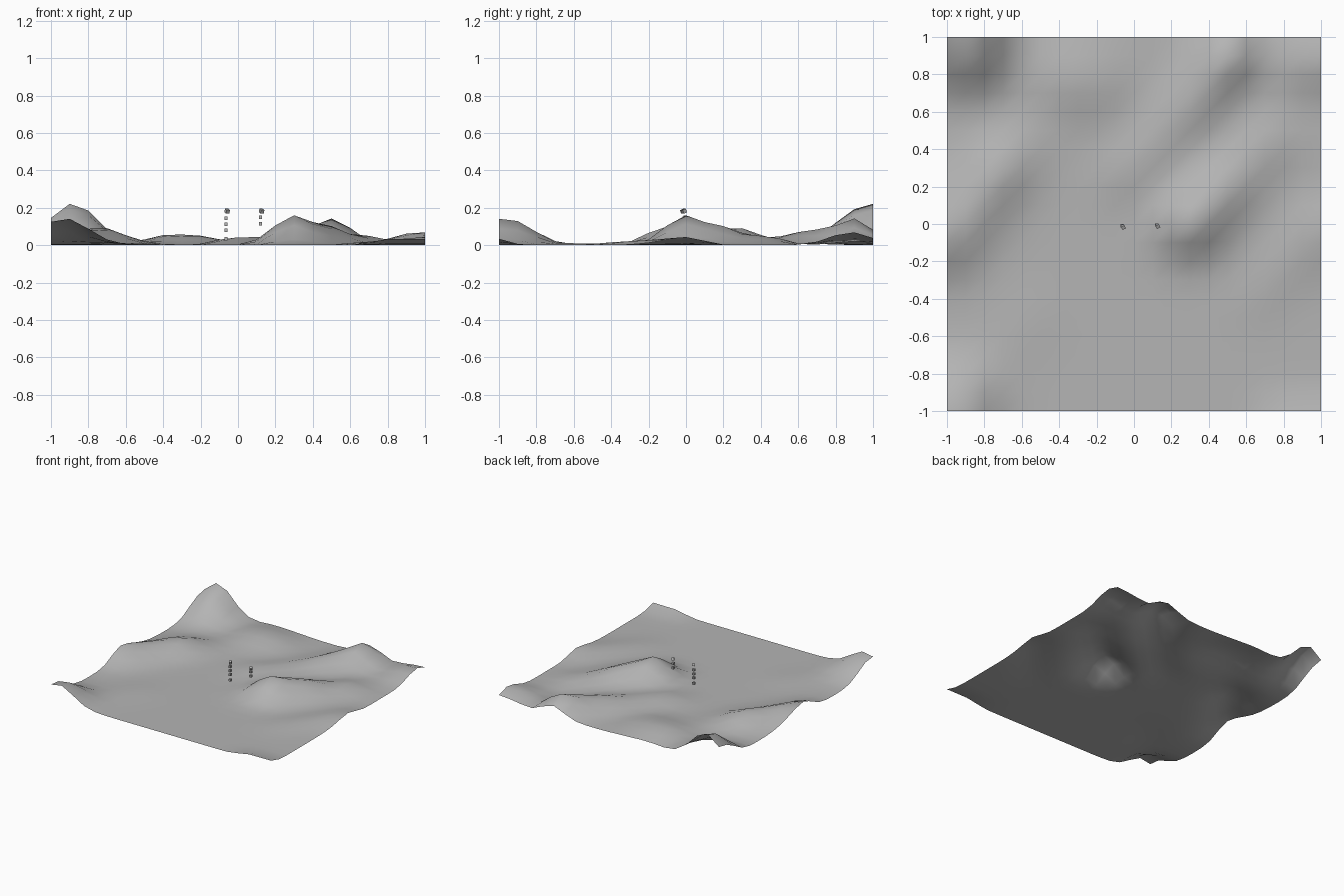
import bpy, bmesh, math
from mathutils import Vector, Matrix

if "Cube" in bpy.data.objects:
    bpy.data.objects.remove(bpy.data.objects["Cube"])

# Ridge lines: start x, y, height, end x, y, height, spread
RIDGES = [
    (-0.88, 1.00, 0.224, -0.88, 0.93, 0.20, 0.13),    # tall corner peak
    (-0.93, -1.00, 0.145, -0.93, -0.95, 0.143, 0.13), # front corner hill
    (0.30, 0.00, 0.16, 0.47, 0.18, 0.088, 0.11),      # central ridge
    (0.47, 0.18, 0.06, 0.70, 0.42, 0.05, 0.10),
    (0.51, 0.90, 0.145, 0.30, 0.62, 0.055, 0.095),    # back ridge
    (0.30, 0.62, 0.045, -0.02, 0.28, 0.042, 0.10),
    (-1.00, -0.10, 0.10, -0.72, 0.28, 0.080, 0.11),   # left ridge
    (-0.72, 0.28, 0.05, -0.60, 0.42, 0.035, 0.10),
    (-0.34, 0.78, 0.060, -0.24, 0.76, 0.055, 0.14),   # low back mound
    (0.92, 0.87, 0.065, 1.00, 0.88, 0.07, 0.11),      # right back mound
    (0.66, -0.40, 0.015, 1.00, 0.00, 0.044, 0.09),    # right ridge
    (0.80, -1.05, 0.04, 1.00, -1.05, 0.042, 0.08),    # front edge lip
    (-0.72, -0.72, 0.012, -0.55, -0.50, 0.010, 0.10), # faint left swell
]


def height(x, y):
    total = 0.0
    p = Vector((x, y))
    for x0, y0, h0, x1, y1, h1, s in RIDGES:
        a, d = Vector((x0, y0)), Vector((x1 - x0, y1 - y0))
        t = min(1, max(0, (p - a).dot(d) / d.length_squared))
        dist = (p - a - d * t).length
        total += ((h0 + (h1 - h0) * t) * math.exp(-dist**2 / (2 * s * s)))**2
    return math.sqrt(total)


grey = bpy.data.materials.new("dark_grey")
grey.diffuse_color = (0.46, 0.46, 0.46, 1)
grey.use_nodes = True
grey.node_tree.nodes["Principled BSDF"].inputs["Base Color"].default_value = grey.diffuse_color


def finish(name, bm, smooth):
    mesh = bpy.data.meshes.new(name)
    bm.to_mesh(mesh)
    bm.free()
    mesh.materials.append(grey)
    for f in mesh.polygons:
        f.use_smooth = smooth
    ob = bpy.data.objects.new(name, mesh)
    bpy.context.collection.objects.link(ob)
    return ob


# Terrain sheet, 0.1 spacing
bm = bmesh.new()
bmesh.ops.create_grid(bm, x_segments=20, y_segments=20, size=1)
for v in bm.verts:
    v.co.z = height(v.co.x, v.co.y)
low = min(v.co.z for v in bm.verts)
for v in bm.verts:
    v.co.z -= low
finish("terrain", bm, True)


# Two stacks of small floating blocks
def block_column(name, x, y, levels):
    bm = bmesh.new()
    for z in levels:
        bmesh.ops.create_cube(bm, size=0.018, matrix=Matrix.Translation((x, y, z)))
    # tilted block on top
    tilt = Matrix.Rotation(0.5, 4, 'Z') @ Matrix.Rotation(0.4, 4, 'X')
    bmesh.ops.create_cube(bm, size=0.02,
                          matrix=Matrix.Translation((x + 0.006, y - 0.006, 0.182)) @ tilt)
    finish(name, bm, False)


block_column("left_blocks", -0.064, -0.01, [0.035, 0.08, 0.112, 0.145])
block_column("right_blocks", 0.12, -0.005, [0.115, 0.15])
